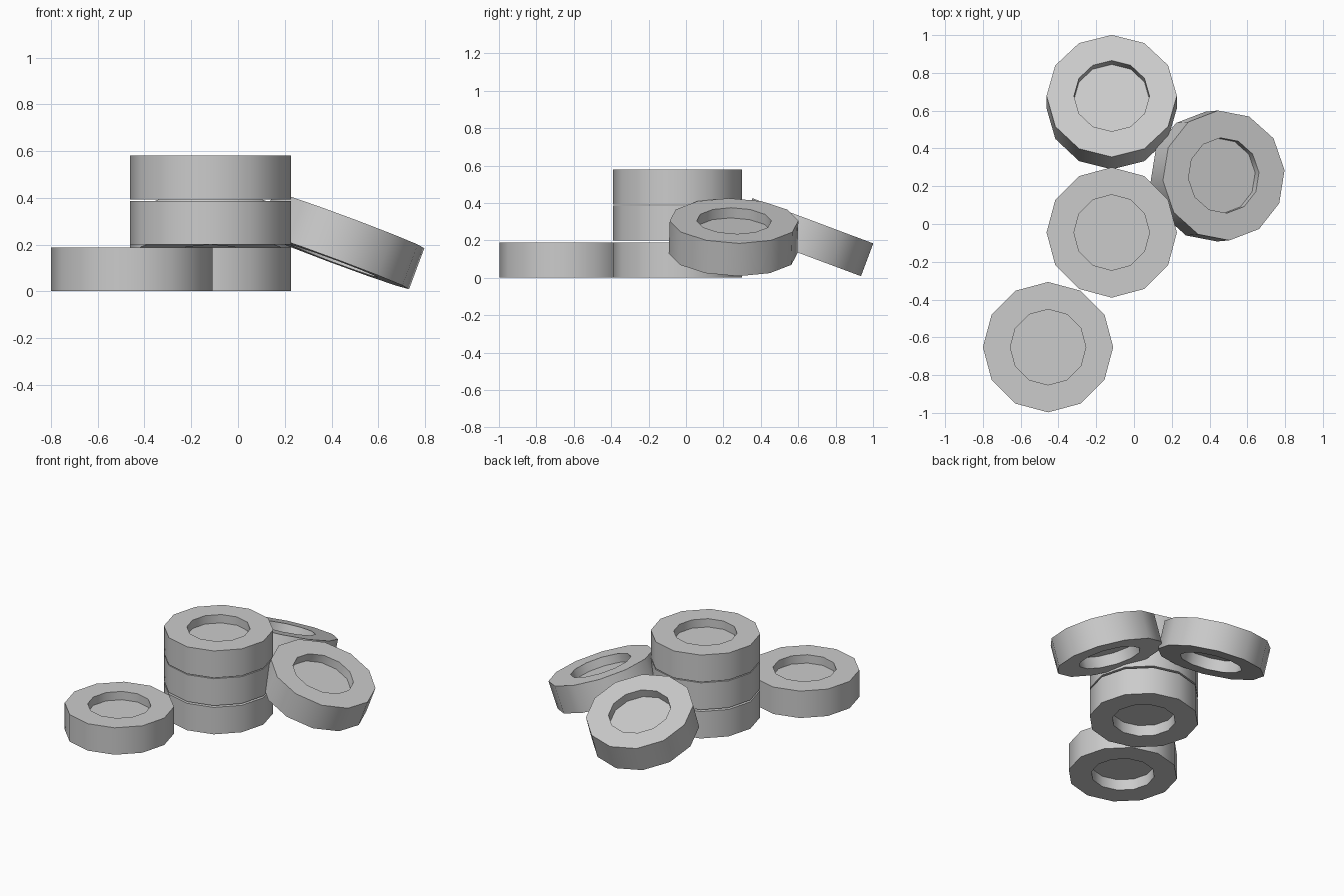
import bpy, bmesh
from math import radians, sin, cos, pi
from mathutils import Matrix, Vector

if "Cube" in bpy.data.objects:
    bpy.data.objects.remove(bpy.data.objects["Cube"])

SIDES = 12
R, HOLE, H = 0.345, 0.2, 0.187
TOP_DEPTH, BOTTOM_DEPTH = 0.058, 0.075


def tyre(name, top_centre, tilt=0, azimuth=0):
    """Twelve-sided tyre with a recess in each face; origin at its top centre."""
    # half section from the bottom recess floor to the top recess floor
    profile = [(HOLE, -H + BOTTOM_DEPTH), (HOLE, -H), (R, -H),
               (R, 0), (HOLE, 0), (HOLE, -TOP_DEPTH)]
    bm = bmesh.new()
    rings = [[bm.verts.new((r * cos(2 * pi * i / SIDES), r * sin(2 * pi * i / SIDES), z))
              for i in range(SIDES)] for r, z in profile]
    for a, b in zip(rings, rings[1:]):
        for i in range(SIDES):
            j = (i + 1) % SIDES
            bm.faces.new((a[i], a[j], b[j], b[i]))
    bm.faces.new(rings[0][::-1])
    bm.faces.new(rings[-1])
    bmesh.ops.recalc_face_normals(bm, faces=bm.faces)
    mesh = bpy.data.meshes.new(name)
    bm.to_mesh(mesh)
    bm.free()
    ob = bpy.data.objects.new(name, mesh)
    bpy.context.collection.objects.link(ob)
    ob.matrix_world = (Matrix.Translation(Vector(top_centre))
                       @ Matrix.Rotation(radians(azimuth), 4, 'Z')
                       @ Matrix.Rotation(radians(tilt), 4, 'Y'))
    bpy.ops.object.select_all(action='DESELECT')
    ob.select_set(True)
    bpy.context.view_layer.objects.active = ob
    bpy.ops.object.shade_smooth_by_angle(angle=radians(40))


# stack of three
for part, z in (("bottom", 0.188), ("middle", 0.387), ("top", 0.58)):
    tyre("stack_tyre_" + part, (-0.118, -0.045, z))

# loose tyre lying flat
tyre("loose_tyre", (-0.455, -0.652, 0.188))

# two tyres leaning against the stack
tyre("leaning_tyre_right", (0.475, 0.257, 0.305), 20.5, 5)
tyre("leaning_tyre_back", (-0.118, 0.678, 0.305), 20.5, 90)
